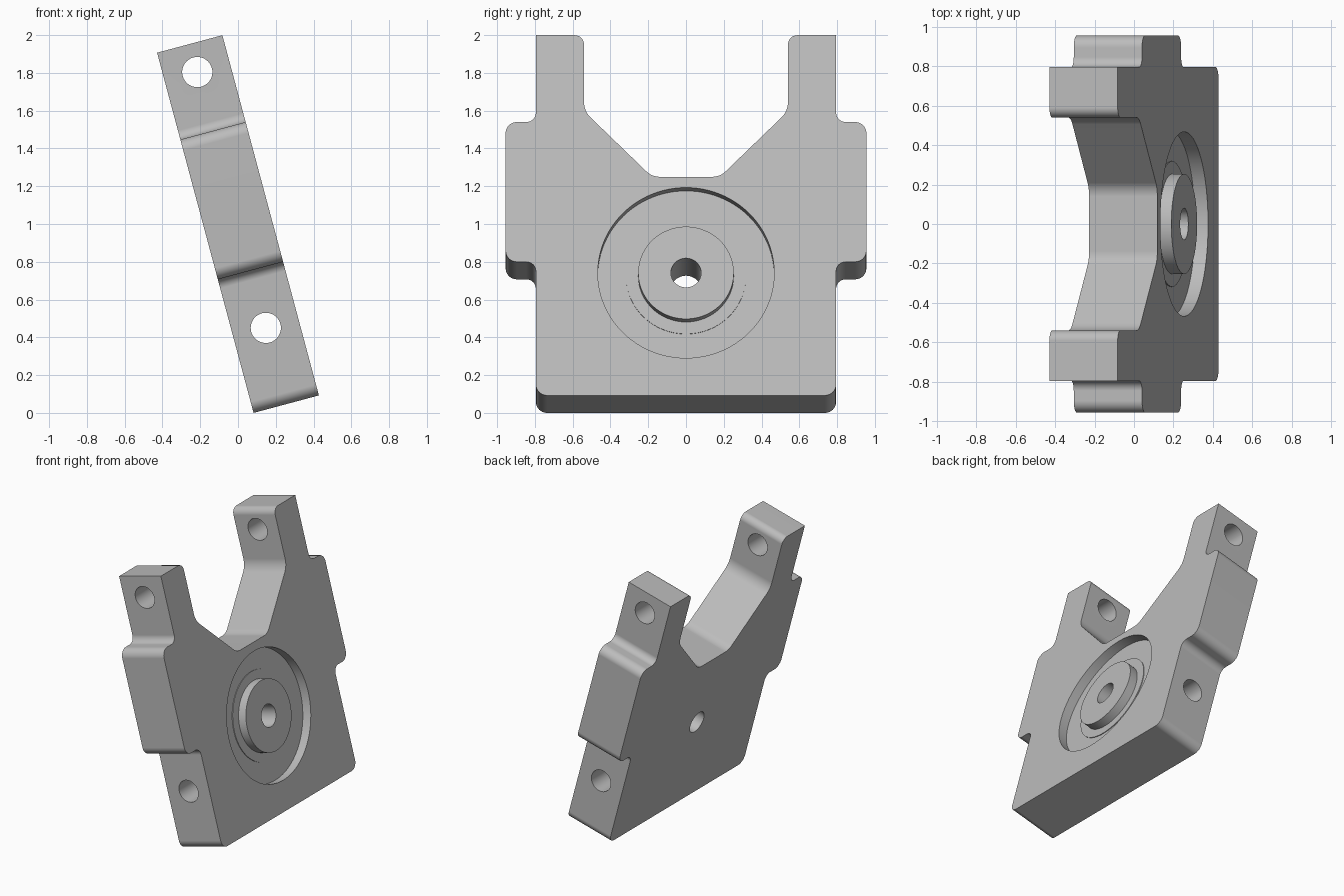
import bpy, bmesh, math
from mathutils import Matrix, Vector

if "Cube" in bpy.data.objects:
    bpy.data.objects.remove(bpy.data.objects["Cube"])

TILT = math.radians(15)
THICK = 0.358
CENTRE = 0.672            # height of the round boss along the plate
HOLE = 0.08

metal = bpy.data.materials.new("plain grey")
metal.use_nodes = True
GREY = (0.5, 0.5, 0.5, 1)
metal.diffuse_color = GREY
metal.node_tree.nodes["Principled BSDF"].inputs["Base Color"].default_value = GREY


def make(name, bm):
    bmesh.ops.recalc_face_normals(bm, faces=bm.faces)
    mesh = bpy.data.meshes.new(name)
    bm.to_mesh(mesh)
    bm.free()
    mesh.materials.append(metal)
    obj = bpy.data.objects.new(name, mesh)
    bpy.context.collection.objects.link(obj)
    return obj


def fillet(prev, corner, nxt, radius, steps=8):
    """Points of a round that replaces a corner."""
    p = Vector(corner)
    a, b = (Vector(prev) - p).normalized(), (Vector(nxt) - p).normalized()
    half = a.angle(b) / 2
    start, end = p + a * radius / math.tan(half), p + b * radius / math.tan(half)
    centre = p + (a + b).normalized() * radius / math.sin(half)
    s, e = start - centre, end - centre
    sweep = s.angle(e)
    return [centre + (s * math.sin(sweep * (1 - i / steps))
                      + e * math.sin(sweep * i / steps)) / math.sin(sweep)
            for i in range(steps + 1)]


def cylinder(name, radius, depth, matrix):
    bm = bmesh.new()
    bmesh.ops.create_cone(bm, cap_ends=True, segments=48, radius1=radius,
                          radius2=radius, depth=depth, matrix=matrix)
    return make(name, bm)


def lathe(name, profile, segments=96):
    """Closed (radius, depth) profile turned about the plate normal."""
    bm = bmesh.new()
    rings = []
    for i in range(segments):
        t = 2 * math.pi * i / segments
        rings.append([bm.verts.new((x, r * math.cos(t), CENTRE + r * math.sin(t)))
                      for r, x in profile])
    n = len(profile)
    for i in range(segments):
        a, b = rings[i], rings[(i + 1) % segments]
        for j in range(n):
            k = (j + 1) % n
            bm.faces.new((a[j], a[k], b[k], b[j]))
    return make(name, bm)


# Half outline of the plate: (sideways, height, corner radius)
half = [(0.795, 0, 0.06), (0.795, 0.732, 0.05), (0.955, 0.732, 0.06),
        (0.955, 1.498, 0.06), (0.795, 1.498, 0.05), (0.795, 1.974, 0),
        (0.54, 1.974, 0.05), (0.54, 1.558, 0.12), (0.18, 1.198, 0.1)]
corners = half + [(-y, z, r) for y, z, r in reversed(half)]
outline = []
for i, (y, z, r) in enumerate(corners):
    if r:
        before, after = corners[i - 1], corners[(i + 1) % len(corners)]
        outline += fillet(before[:2], (y, z), after[:2], r)
    else:
        outline.append(Vector((y, z)))

# Plate body
bm = bmesh.new()
face = bm.faces.new([bm.verts.new((0, p.x, p.y)) for p in outline])
extruded = bmesh.ops.extrude_face_region(bm, geom=[face])["geom"]
bmesh.ops.translate(bm, vec=(THICK, 0, 0),
                    verts=[v for v in extruded if isinstance(v, bmesh.types.BMVert)])
plate = make("bracket_plate", bm)

# Round recess with a low step around the central boss
floor = THICK - 0.068
step = floor + 0.005
top = THICK + 0.1
cutters = [lathe("recess_cutter", [(0.253, top), (0.253, step), (0.318, step),
                                   (0.318, floor), (0.467, floor), (0.467, top)])]

# Bore through the boss, and cross holes through the arms and base
cutters.append(cylinder("bore_cutter", HOLE, 2, Matrix.Translation((0, 0, CENTRE))
                        @ Matrix.Rotation(math.pi / 2, 4, "Y")))
for height in (0.418, 1.82):
    cutters.append(cylinder("cross_hole_cutter", HOLE, 3,
                            Matrix.Translation((THICK / 2, 0, height))
                            @ Matrix.Rotation(math.pi / 2, 4, "X")))

bpy.ops.object.select_all(action="DESELECT")
plate.select_set(True)
bpy.context.view_layer.objects.active = plate
for cutter in cutters:
    cutter.hide_render = True
    mod = plate.modifiers.new("cut", "BOOLEAN")
    mod.operation = "DIFFERENCE"
    mod.solver = "EXACT"
    mod.object = cutter
    bpy.ops.object.modifier_apply(modifier=mod.name)
    bpy.data.objects.remove(cutter)

# Lean the plate back and smooth its rounds
plate.rotation_euler = (0, -TILT, 0)
plate.location = (0.0825, 0, 0)
bpy.ops.object.shade_smooth_by_angle(angle=math.radians(30))
normals = plate.modifiers.new("clean_normals", "WEIGHTED_NORMAL")
normals.keep_sharp = True
